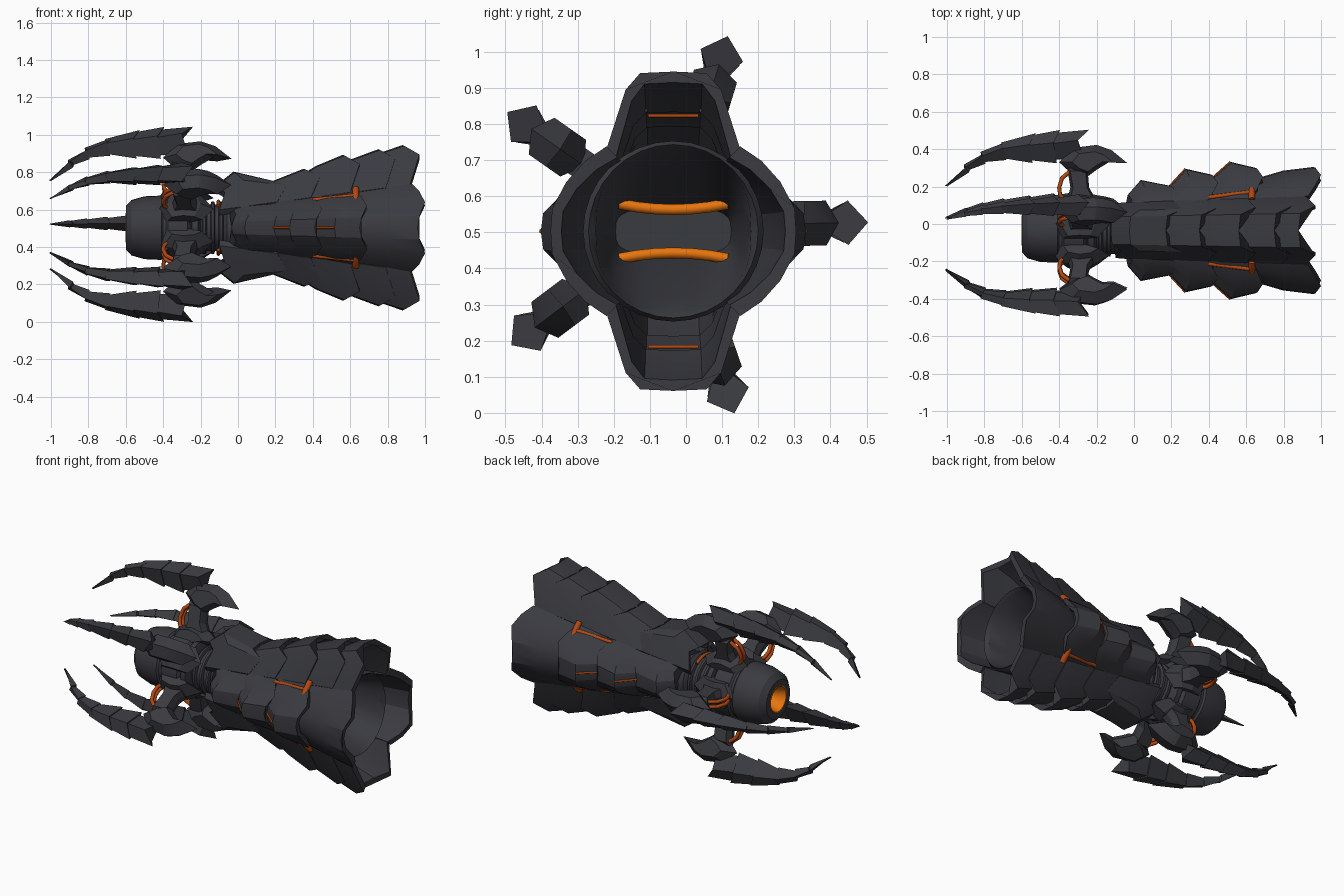
import bpy, bmesh, math
from mathutils import Vector

cube = bpy.data.objects.get("Cube")
if cube:
    bpy.data.objects.remove(cube)

# Centres (y, z) of the forearm axis and of the ring of claws
BODY, CLAWS = (-0.035, 0.503), (-0.045, 0.518)


def material(name, rgb):
    m = bpy.data.materials.new(name)
    m.use_nodes = True
    m.diffuse_color = (*rgb, 1)
    node = next(n for n in m.node_tree.nodes if n.type == "BSDF_PRINCIPLED")
    node.inputs["Base Color"].default_value = (*rgb, 1)
    node.inputs["Roughness"].default_value = 0.6
    return m


DARK = material("charcoal metal", (0.042, 0.043, 0.051))
GLOW = material("bright orange", (0.95, 0.21, 0.005))
RUST = material("burnt orange", (0.45, 0.065, 0.006))


def place(x, r, u, angle, centre=BODY):
    """Point at length x, distance r from the axis, sideways offset u."""
    c, s = math.cos(angle), math.sin(angle)
    return Vector((x, centre[0] + r * c - u * s, centre[1] + r * s + u * c))


def loft(name, rings, mat, smooth=30):
    """Skin a list of closed rings with equal point counts and cap the ends."""
    bm = bmesh.new()
    rows = [[bm.verts.new(p) for p in ring] for ring in rings]
    n = len(rows[0])
    for a, b in zip(rows, rows[1:]):
        for i in range(n):
            j = (i + 1) % n
            bm.faces.new((a[i], a[j], b[j], b[i]))
    bm.faces.new(rows[0][::-1])
    bm.faces.new(rows[-1])
    bmesh.ops.recalc_face_normals(bm, faces=bm.faces)
    mesh = bpy.data.meshes.new(name)
    bm.to_mesh(mesh)
    bm.free()
    mesh.materials.append(mat)
    obj = bpy.data.objects.new(name, mesh)
    bpy.context.collection.objects.link(obj)
    bpy.ops.object.select_all(action="DESELECT")
    obj.select_set(True)
    bpy.context.view_layer.objects.active = obj
    bpy.ops.object.shade_smooth_by_angle(angle=math.radians(smooth))


def round_ring(x, ry, rz, power=1.0, n=32):
    ring = []
    for i in range(n):
        a = math.tau * i / n
        c, s = math.cos(a), math.sin(a)
        ring.append(Vector((x, BODY[0] + ry * math.copysign(abs(c) ** power, c),
                            BODY[1] + rz * math.copysign(abs(s) ** power, s))))
    return ring


def lathe(name, profile, mat):
    loft(name, [round_ring(x, r, r) for x, r in profile], mat)


def tube(name, points, radius, mat):
    curve = bpy.data.curves.new(name, "CURVE")
    curve.dimensions = "3D"
    curve.bevel_depth, curve.bevel_resolution = radius, 2
    curve.use_fill_caps = True
    line = curve.splines.new("POLY")
    line.points.add(len(points) - 1)
    for p, co in zip(line.points, points):
        p.co = (*co, 1)
    curve.materials.append(mat)
    bpy.context.collection.objects.link(bpy.data.objects.new(name, curve))


def arc(name, x, r, middle, spread, radius):
    """Glowing hoop segment around the axis."""
    angles = [middle + spread * k / 4 for k in range(-4, 5)]
    tube(name, [place(x, r, 0, a) for a in angles], radius, RUST)


def keel(name, outline, width, angle, inset=0.6):
    """Flat outline with a sharp rim and two raised cheeks."""
    mx = sum(p[0] for p in outline) / len(outline)
    mr = sum(p[1] for p in outline) / len(outline)
    cheek = [(mx + (x - mx) * inset, mr + (r - mr) * inset) for x, r in outline]
    rings = [[place(x, r, u, angle, CLAWS) for x, r in pts]
             for pts, u in ((cheek, -width), (outline, 0), (cheek, width))]
    loft(name, rings, DARK, smooth=20)


# Grip head, neck collars and hollow forearm tube
lathe("grip_head", [(-.49, .081), (-.6, .081), (-.6, .115), (-.57, .148), (-.5, .168), (-.41, .172),
                    (-.4, .162), (-.385, .162), (-.375, .174), (-.27, .174), (-.25, .15)], DARK)
lathe("palm_bore", [(-.51, .045), (-.602, .074), (-.602, .08), (-.5, .08)], GLOW)
lathe("wrist_flange", [(-.255, .14), (-.245, .172), (-.215, .172), (-.2, .13)], DARK)
lathe("neck", [(-.22, .125), (-.05, .125)], DARK)
for i in range(3):
    x = -.195 + i * .045
    lathe(f"neck_ring_{i}", [(x, .12), (x + .008, .14), (x + .022, .14), (x + .03, .12)], DARK)
for sign in (-1, 1):
    arc("neck_glow_hoop", -.105, .142, sign * math.pi / 2, .6, .009)
loft("forearm_tube", [round_ring(-.08, .12, .12), round_ring(-.06, .15, .15), round_ring(.2, .17, .17),
                      round_ring(.6, .225, .225), round_ring(.84, .25, .25), round_ring(.86, .235, .24),
                      round_ring(.84, .215, .22, .8), round_ring(.72, .2, .18, .75),
                      round_ring(.52, .17, .085, .6), round_ring(.42, .16, .065, .6)], DARK)

# Glowing bars inside the opening and under the long plates
for sign in (-1, 1):
    bow = [(u, .06 + .7 * u * u) for u in (-.15, -.1, -.05, 0, .05, .1, .15)]
    tube("inner_glow_bar", [place(.54, sign * v, u, math.pi / 2) for u, v in bow], .015, GLOW)
    tube("plate_glow_bar", [place(.7, sign * .32, u, math.pi / 2) for u in (-.07, .07)], .005, RUST)

# Overlapping armour: half section as (side, height, end shift)
LONG_SECTION = [(0, 1, -.09), (.5, .98, -.08), (.72, .76, 0), (1, 0, -.05)]
SIDE_SECTION = [(0, 1, -.04), (.27, .97, -.03), (.58, .72, 0), (.83, .38, -.03), (1, 0, -.07)]
LONG_PLATES = [[(-.07, .22), (.03, .3), (.26, .255)], [(.17, .21), (.24, .25), (.44, .315)],
               [(.34, .25), (.47, .33), (.65, .39)], [(.56, .32), (.67, .37), (.84, .42)],
               [(.74, .36), (.84, .41), (.97, .442)]]
SIDE_PLATES = [[(-.01, .19), (.06, .27), (.23, .24)], [(.19, .21), (.3, .33), (.45, .3)],
               [(.42, .26), (.54, .367), (.69, .335)], [(.65, .27), (.82, .32), (1, .34)]]


def armour(name, section, stations, base, width, angle):
    half = section[1:]
    full = [(-u, v, d) for u, v, d in half[::-1]] + section[:1] + half
    rings = []
    for k, (x, h) in enumerate(stations):
        b = base[0] + base[1] * x
        w = width[0] + width[1] * x
        shift = 1 if k == len(stations) - 1 else .6
        outer = [place(x + d * shift, b + v * (h - b), u * w, angle) for u, v, d in full]
        inner = [place(x + d * shift, b + v * (h - b) - .03, u * w * .87, angle) for u, v, d in full]
        rings.append(outer + inner[::-1])
    loft(name, rings, DARK, smooth=25)


for quarter, side in enumerate(("back", "top", "front", "bottom")):
    angle = quarter * math.pi / 2
    if quarter % 2:
        for i, stations in enumerate(LONG_PLATES):
            armour(f"{side}_plate_{i}", LONG_SECTION, stations, (.105, .13), (.15, .035), angle)
    else:
        for i, stations in enumerate(SIDE_PLATES):
            armour(f"{side}_plate_{i}", SIDE_SECTION, stations, (.1, .085), (.125, .11), angle)
        # Thin glowing seams along the middle of the side plates
        for a, b in (SIDE_PLATES[1][:2], SIDE_PLATES[2][:2]):
            tube(f"{side}_seam", [place(x - .024, h, 0, angle) for x, h in (a, b)], .006, RUST)
    # Glowing strip and hoop in the corner between two stacks
    corner = angle + math.radians(40 if quarter % 2 == 0 else 50)
    tube(f"corner_seam_{side}", [place(.4, .232, 0, corner), place(.63, .27, 0, corner)], .011, RUST)
    arc(f"corner_hoop_{side}", .63, .266, corner, .2, .018)

# Claws: blade stations as (length, outer edge, inner edge, half width)
BLADE = [(-.3, .545, .405, .058), (-.43, .543, .375, .052), (-.56, .526, .376, .044),
         (-.7, .488, .39, .034), (-.81, .436, .37, .026), (-.9, .366, .322, .018), (-1, .25, .242, .004)]
KNUCKLE = [(-.4, .375), (-.34, .45), (-.2, .468), (-.12, .44), (-.035, .37),
           (-.13, .378), (-.2, .335), (-.26, .29), (-.34, .32)]
ARM = [(-.37, .13), (-.34, .24), (-.36, .36), (-.25, .36), (-.24, .24), (-.2, .17), (-.22, .13)]
HOUSING = [(-.44, .12), (-.4, .19), (-.3, .215), (-.2, .2), (-.13, .15), (-.24, .11)]
HOSE = [(-.37, .17), (-.395, .2), (-.4, .24), (-.385, .29), (-.35, .32), (-.32, .33)]


def blade_ring(station, grow, barb, angle):
    x, o, i, w = station
    mid = (o + i) / 2
    o, i, w = mid + (o - mid) * grow, mid + (i - mid) * grow, w * grow
    flank = mid + (o - mid) * .25
    return [place(x + barb, o, 0, angle, CLAWS), place(x, flank, w, angle, CLAWS),
            place(x + barb * .5, i, 0, angle, CLAWS), place(x, flank, -w, angle, CLAWS)]


for c in range(5):
    angle = math.radians(1 + 72 * c)
    keel(f"claw_housing_{c}", HOUSING, .075, angle)
    keel(f"claw_arm_{c}", ARM, .042, angle, .75)
    keel(f"claw_knuckle_{c}", KNUCKLE, .062, angle)
    for s, (a, b) in enumerate(zip(BLADE, BLADE[1:])):
        barb = .06 if s == 0 else .035
        loft(f"claw_{c}_blade_{s}", [blade_ring(a, 1.06, barb, angle), blade_ring(b, .85, -.01, angle)],
             DARK, smooth=20)
    for u in (-.015, .015):
        tube(f"claw_hose_{c}", [place(x, r, u, angle, CLAWS) for x, r in HOSE], .011, RUST)
